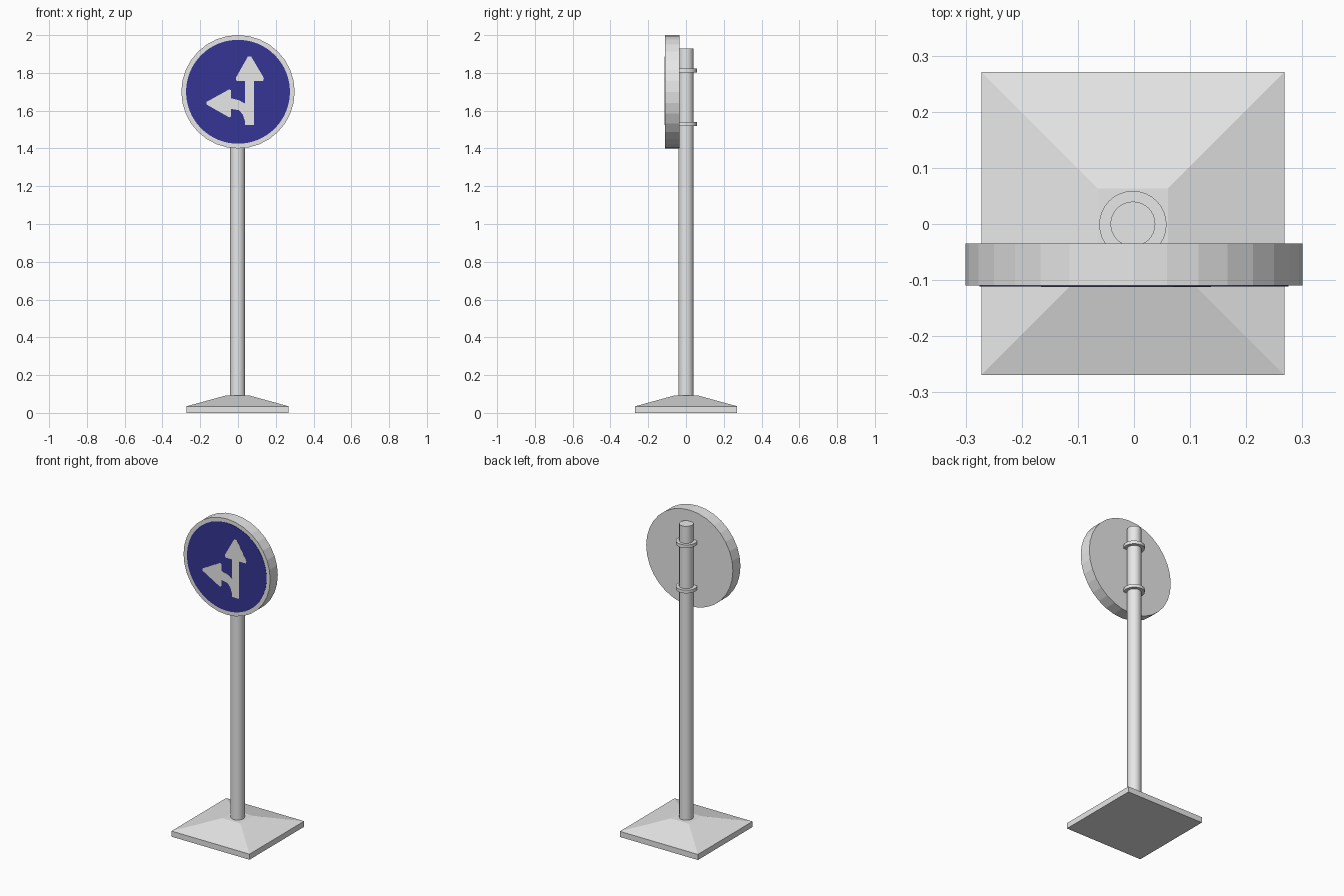
import bpy, bmesh, math
from mathutils import Matrix

if "Cube" in bpy.data.objects:
    bpy.data.objects.remove(bpy.data.objects["Cube"])


def material(name, rgb):
    m = bpy.data.materials.new(name)
    m.diffuse_color = (*rgb, 1)
    m.use_nodes = True
    m.node_tree.nodes["Principled BSDF"].inputs["Base Color"].default_value = m.diffuse_color
    return m


grey = material("light grey", (0.8, 0.8, 0.8))
blue = material("sign blue", (0.035, 0.035, 0.30))


def finish(name, bm, mat, smooth=False):
    bmesh.ops.recalc_face_normals(bm, faces=bm.faces)
    me = bpy.data.meshes.new(name)
    bm.to_mesh(me)
    bm.free()
    me.materials.append(mat)
    ob = bpy.data.objects.new(name, me)
    bpy.context.collection.objects.link(ob)
    if smooth:
        bpy.ops.object.select_all(action='DESELECT')
        ob.select_set(True)
        bpy.context.view_layer.objects.active = ob
        bpy.ops.object.shade_smooth_by_angle(angle=math.radians(35))
    return ob


def cylinder(name, r, depth, loc, mat, along_y=False, segs=32, smooth=False):
    bm = bmesh.new()
    m = Matrix.Translation(loc)
    if along_y:
        m = m @ Matrix.Rotation(math.pi / 2, 4, 'X')
    bmesh.ops.create_cone(bm, cap_ends=True, segments=segs, radius1=r,
                          radius2=r, depth=depth, matrix=m)
    return finish(name, bm, mat, smooth)


# base: square slab with a sloped top, stacked square rings
bm = bmesh.new()
rings = []
for half, z in ((0.27, 0), (0.27, 0.035), (0.0625, 0.092)):
    rings.append([bm.verts.new((sx * half - 0.002, sy * half + 0.001, z))
                  for sx, sy in ((-1, -1), (1, -1), (1, 1), (-1, 1))])
bm.faces.new(rings[0])
bm.faces.new(rings[-1])
for a, b in zip(rings, rings[1:]):
    for i in range(4):
        j = (i + 1) % 4
        bm.faces.new((a[i], a[j], b[j], b[i]))
finish("base", bm, grey)

# pole and its two clamps
cylinder("pole", 0.04, 1.85, (-0.002, 0, 1.005), grey, smooth=True)
for name, z in (("lower_clamp", 1.53), ("upper_clamp", 1.813)):
    cylinder(name, 0.06, 0.02, (-0.002, -0.001, z), grey, smooth=True)

# sign disc and blue face plate
cylinder("sign_disc", 0.30, 0.075, (0, -0.0725, 1.70), grey, along_y=True)
cylinder("blue_face", 0.275, 0.002, (0, -0.1105, 1.70), blue, along_y=True, segs=64)

# straight-on and left-turn arrow plate
outline = [
    (0.053, 1.888), (0.069, 1.888), (0.137, 1.773), (0.133, 1.757), (0.085, 1.757),
    (0.085, 1.523), (0.037, 1.523), (0.036, 1.548), (0.026, 1.578), (0.006, 1.602),
    (-0.037, 1.609), (-0.037, 1.570), (-0.046, 1.564), (-0.166, 1.632), (-0.166, 1.647),
    (-0.046, 1.713), (-0.037, 1.708), (-0.037, 1.666), (0.005, 1.655), (0.037, 1.638),
    (0.037, 1.757), (-0.008, 1.757), (-0.012, 1.773)]
bm = bmesh.new()
face = bm.faces.new([bm.verts.new((x, -0.1125, z)) for x, z in outline])
ext = bmesh.ops.extrude_face_region(bm, geom=[face], use_keep_orig=True)
for v in ext["geom"]:
    if isinstance(v, bmesh.types.BMVert):
        v.co.y += 0.002
finish("arrow", bm, grey)
